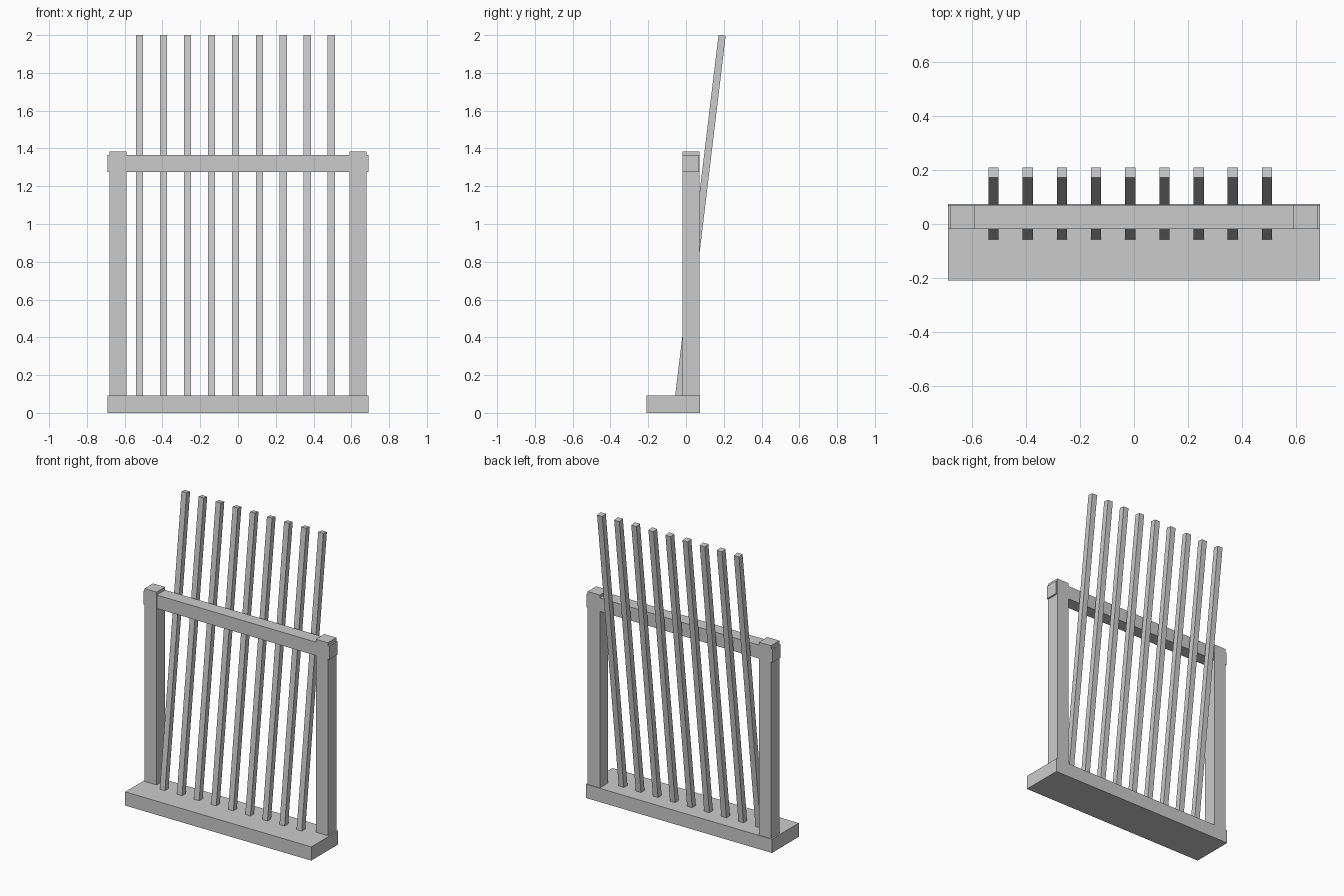
import bpy, math

default = bpy.data.objects.get("Cube")
if default:
    bpy.data.objects.remove(default, do_unlink=True)

# One plain grey for the whole rack
grey = bpy.data.materials.new("light grey")
grey.use_nodes = True
color = (0.6, 0.6, 0.6, 1)
grey.diffuse_color = color
grey.node_tree.nodes["Principled BSDF"].inputs["Base Color"].default_value = color


def box(name, center, size, tilt=0):
    """Flat-sided beam with an optional backward lean."""
    bpy.ops.mesh.primitive_cube_add(size=1)
    ob = bpy.context.object
    ob.name = name
    ob.scale = size
    bpy.ops.object.transform_apply(location=False, rotation=False, scale=True)
    ob.location = center
    ob.rotation_euler.x = -tilt
    ob.data.materials.append(grey)
    return ob


# Base plank
box("base", (0, -0.067, 0.046), (1.38, 0.284, 0.092))

# Upright posts, set at the back of the base
POST_Y, POST_D, POST_TOP = 0.026, 0.09, 1.385
for side, label in ((1, "left"), (-1, "right")):
    box(label + "_post", (side * 0.635, POST_Y, (POST_TOP + 0.08) / 2),
        (0.09, POST_D, POST_TOP - 0.08))

# Crossbar through the post heads
box("crossbar", (0, POST_Y, 1.32), (1.38, POST_D - 0.002, 0.09))

# Row of leaning square poles
COUNT, STEP, FIRST_X, THICK = 9, 0.1268, -0.521, 0.038
LEAN = math.radians(6.85)
LENGTH = 1.935
TOP_Y, TOP_Z = 0.191, 1.998
for i in range(COUNT):
    center = (FIRST_X + i * STEP,
              TOP_Y - math.sin(LEAN) * LENGTH / 2,
              TOP_Z - math.cos(LEAN) * LENGTH / 2)
    box(f"pole_{i + 1}", center, (THICK, THICK, LENGTH), LEAN)
